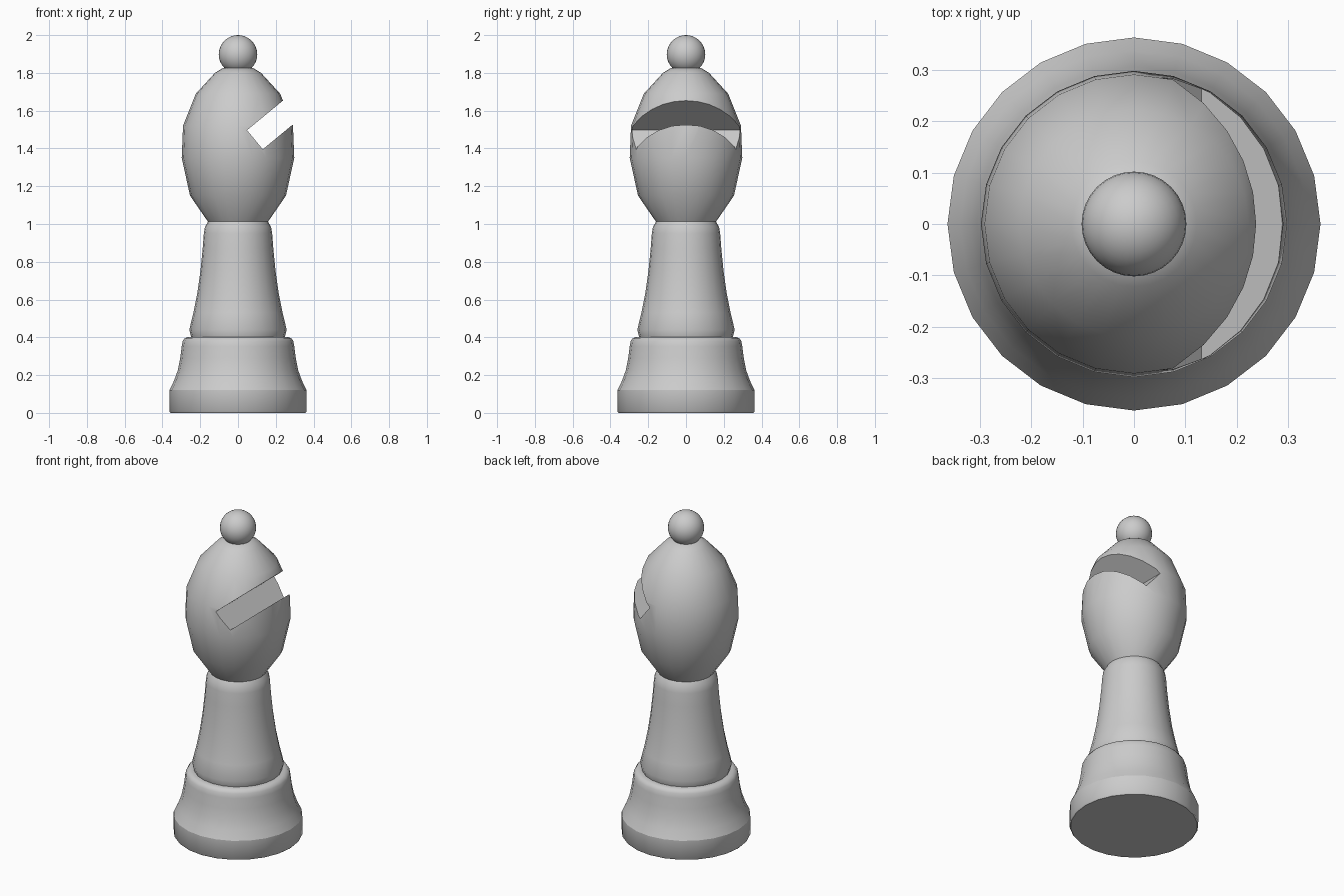
import bpy, bmesh
from math import radians, tau, sin, cos
from mathutils import Matrix

if "Cube" in bpy.data.objects:
    bpy.data.objects.remove(bpy.data.objects["Cube"])

SIDES = 24
FOOT_TOP = 0.12


def lathe(name, profile):
    """Turn a (radius, height) profile around z into a closed solid."""
    bm = bmesh.new()
    vs = [bm.verts.new((r, 0, z)) for r, z in profile]
    es = [bm.edges.new(p) for p in zip(vs, vs[1:])]
    bmesh.ops.spin(bm, geom=vs + es, cent=(0, 0, 0), axis=(0, 0, 1),
                   angle=tau, steps=SIDES, use_duplicate=False)
    bmesh.ops.remove_doubles(bm, verts=bm.verts, dist=1e-4)
    bmesh.ops.recalc_face_normals(bm, faces=bm.faces)
    me = bpy.data.meshes.new(name)
    bm.to_mesh(me)
    bm.free()
    ob = bpy.data.objects.new(name, me)
    bpy.context.collection.objects.link(ob)
    return ob


def activate(ob):
    bpy.ops.object.select_all(action='DESELECT')
    ob.select_set(True)
    bpy.context.view_layer.objects.active = ob


# Turned body: base, stem and head in one profile
base = [(0, 0), (0.357, 0), (0.363, 0.007), (0.363, FOOT_TOP), (0.338, 0.172),
        (0.319, 0.225), (0.306, 0.29), (0.298, 0.353), (0.293, 0.38),
        (0.282, 0.396), (0.264, 0.402)]
stem = [(0.248, 0.402), (0.258, 0.44), (0.236, 0.53), (0.216, 0.63),
        (0.199, 0.75), (0.187, 0.87), (0.181, 0.95), (0.175, 0.985)]
head = [(0.159, 1.012), (0.254, 1.15), (0.298, 1.35), (0.291, 1.52),
        (0.223, 1.69), (0.122, 1.80), (0.08, 1.826), (0, 1.83)]
body = lathe("turned_body", base + stem + head)

# Slanted slot cut through the head
bpy.ops.mesh.primitive_cube_add(size=1)
cutter = bpy.context.object
cutter.name = "slot_cutter"
length, width, tilt = 0.6, 0.131, radians(39.5)
inner = (0.0895, 0, 1.446)  # middle of the slot's inner wall
cutter.data.transform(Matrix.Translation(inner)
                      @ Matrix.Rotation(-tilt, 4, 'Y')
                      @ Matrix.Diagonal((length, 1, width, 1))
                      @ Matrix.Translation((0.5, 0, 0)))
cutter.hide_render = True
activate(body)
cut = body.modifiers.new("slot", 'BOOLEAN')
cut.operation = 'DIFFERENCE'
cut.solver = 'EXACT'
cut.object = cutter
bpy.ops.object.modifier_apply(modifier=cut.name)
bpy.data.objects.remove(cutter)

# Smooth shading, with a crisp line on top of the foot
bpy.ops.object.shade_smooth_by_angle(angle=radians(45))
for e in body.data.edges:
    if all(abs(body.data.vertices[i].co.z - FOOT_TOP) < 1e-3 for i in e.vertices):
        e.use_edge_sharp = True

# Ball on top
bpy.ops.mesh.primitive_uv_sphere_add(segments=32, ring_count=16, radius=0.102,
                                     location=(0, 0, 1.898))
ball = bpy.context.object
ball.name = "top_ball"
bpy.ops.object.shade_smooth()
